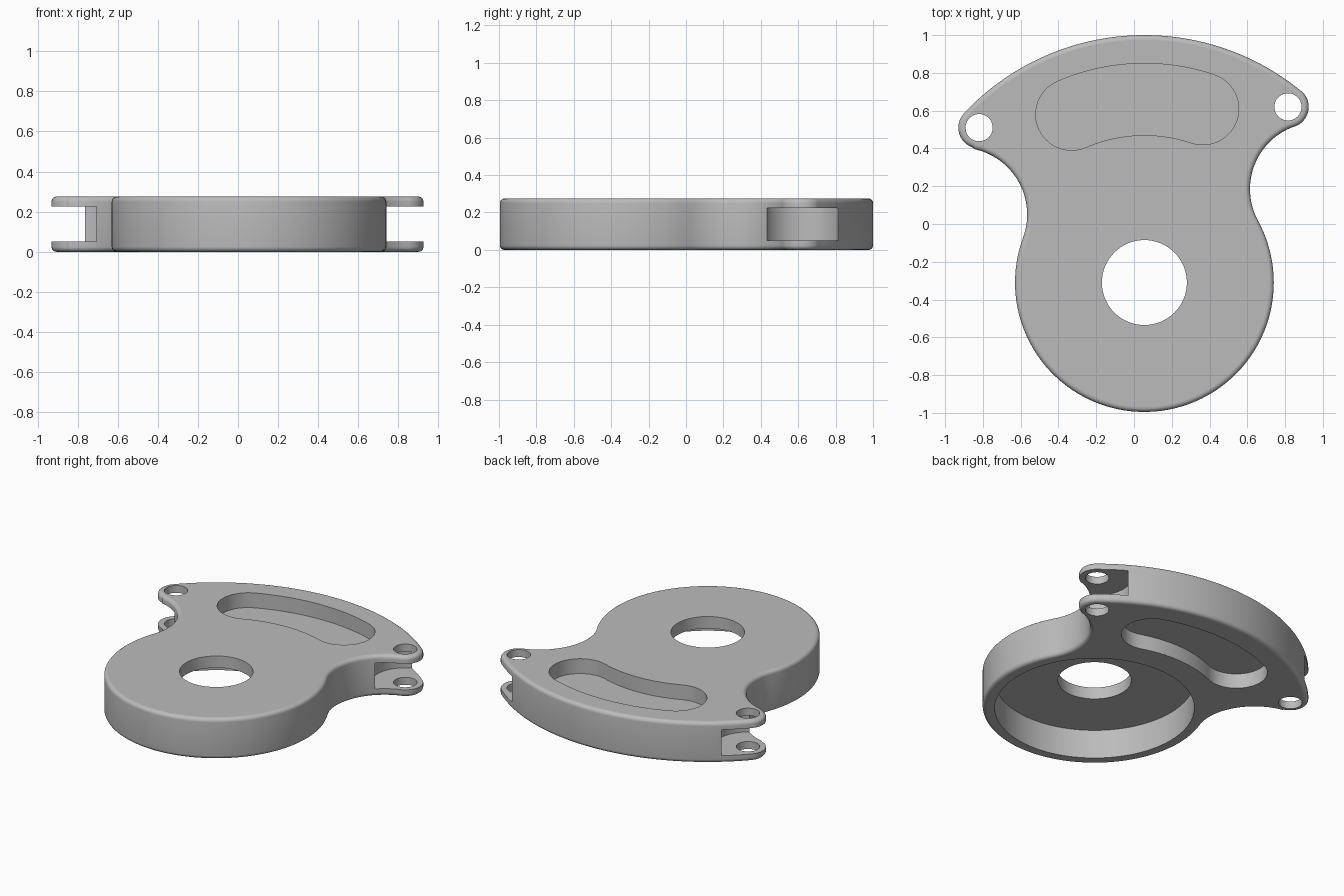
import bpy, bmesh
from math import atan2, cos, sin, pi, radians, hypot
from mathutils import Vector

cube = bpy.data.objects.get("Cube")
if cube:
    bpy.data.objects.remove(cube, do_unlink=True)

H = 0.275            # plate height
FILLET = 0.025       # rounded rim radius
HUB = Vector((0.055, -0.31))
HUB_R, RIM_R, LUG_R = 0.685, 1.31, 0.11
LUG_L, LUG_RT = Vector((-0.82, 0.51)), Vector((0.815, 0.62))
WAIST_L, WAIST_R = Vector((-0.92, 0.05)), Vector((0.965, 0.185))

grey = bpy.data.materials.new("plain grey")
grey.use_nodes = True
COLOUR = (0.5, 0.5, 0.5, 1)
grey.diffuse_color = COLOUR
grey.node_tree.nodes["Principled BSDF"].inputs["Base Color"].default_value = COLOUR


def heading(a, b):
    return atan2(b.y - a.y, b.x - a.x)


def arc(c, r, a0, a1, n, turn=1):
    """Points with outward normals; turn -1 sweeps clockwise (hollow arc)."""
    while turn * (a1 - a0) <= 0:
        a1 += turn * 2 * pi
    out = []
    for i in range(n + 1):
        a = a0 + (a1 - a0) * i / n
        d = Vector((cos(a), sin(a)))
        out.append((c + d * r, d * turn))
    return out


def loft(name, layers):
    """Solid from stacked closed rings of 3D points."""
    bm = bmesh.new()
    rings = [[bm.verts.new(p) for p in ring] for ring in layers]
    n = len(rings[0])
    for lo, hi in zip(rings, rings[1:]):
        for i in range(n):
            j = (i + 1) % n
            bm.faces.new((lo[i], lo[j], hi[j], hi[i]))
    bm.faces.new(rings[0][::-1])
    bm.faces.new(rings[-1])
    bmesh.ops.recalc_face_normals(bm, faces=bm.faces)
    mesh = bpy.data.meshes.new(name)
    bm.to_mesh(mesh)
    bm.free()
    mesh.materials.append(grey)
    ob = bpy.data.objects.new(name, mesh)
    bpy.context.collection.objects.link(ob)
    return ob


def prism(name, pts, z0, z1):
    return loft(name, [[(p.x, p.y, z) for p, _ in pts] for z in (z0, z1)])


def cylinder(name, c, r, z0, z1, n=64):
    return prism(name, arc(c, r, 0, 2 * pi, n)[:-1], z0, z1)


# Outline: hub, right waist, right lug, rim, left lug, left waist
r_wr = (WAIST_R - HUB).length - HUB_R
r_wl = (WAIST_L - HUB).length - HUB_R
a_l, a_r = heading(HUB, LUG_L), heading(HUB, LUG_RT)
pieces = [
    arc(HUB, HUB_R, heading(HUB, WAIST_L), heading(HUB, WAIST_R), 72),
    arc(WAIST_R, r_wr, heading(WAIST_R, HUB), heading(WAIST_R, LUG_RT), 28, -1),
    arc(LUG_RT, LUG_R, heading(LUG_RT, WAIST_R), a_r, 24),
    arc(HUB, RIM_R, a_r, a_l, 48),
    arc(LUG_L, LUG_R, a_l, heading(LUG_L, WAIST_L), 24),
    arc(WAIST_L, r_wl, heading(WAIST_L, LUG_L), heading(WAIST_L, HUB), 28, -1),
]
outline = [p for piece in pieces for p in piece[:-1]]

# Plate body with rounded top and bottom rims
STEPS = 6
profile = []
for i in range(STEPS + 1):
    a = pi / 2 * i / STEPS
    profile.append((FILLET * (1 - sin(a)), FILLET * (1 - cos(a))))
profile += [(inset, H - z) for inset, z in reversed(profile)]
plate = loft("pivot_plate", [[(p.x - d.x * s, p.y - d.y * s, z) for p, d in outline]
                             for s, z in profile])

# Curved weight-saving pocket outline
MID_R, HALF_W = 0.97, 0.19
s0, s1 = radians(71.4), radians(113.4)


def on_mid(a):
    return HUB + Vector((cos(a), sin(a))) * MID_R


slot = (arc(HUB, MID_R + HALF_W, s0, s1, 24)[:-1]
        + arc(on_mid(s1), HALF_W, s1, s1 + pi, 24)[:-1]
        + arc(HUB, MID_R - HALF_W, s1, s0, 24, -1)[:-1]
        + arc(on_mid(s0), HALF_W, s0 + pi, s0 + 2 * pi, 24)[:-1])

# Cutters: bore, underside recess, pockets on both faces, lug holes and gaps
cutters = [
    cylinder("bore_cutter", HUB, 0.225, -0.1, H + 0.1),
    cylinder("recess_cutter", HUB, 0.61, -0.1, H - 0.08, 96),
    prism("top_pocket_cutter", slot, H - 0.1, H + 0.1),
    prism("bottom_pocket_cutter", slot, -0.1, 0.1),
]
for side, c in (("left", LUG_RT), ("right", LUG_L)):
    cutters.append(cylinder(side + "_gap_cutter", c, 0.21, 0.05, H - 0.05, 72))
    cutters.append(cylinder(side + "_pin_cutter", c, 0.072, -0.1, H + 0.1, 40))

bpy.context.view_layer.objects.active = plate
for cutter in cutters:
    cutter.hide_render = True
    mod = plate.modifiers.new(cutter.name, 'BOOLEAN')
    mod.operation, mod.solver, mod.object = 'DIFFERENCE', 'EXACT', cutter
    bpy.ops.object.modifier_apply(modifier=mod.name)
for cutter in cutters:
    bpy.data.objects.remove(cutter, do_unlink=True)

# Smooth walls and rims, flat level faces
bpy.ops.object.select_all(action='DESELECT')
plate.select_set(True)
bpy.ops.object.shade_smooth_by_angle(angle=radians(30))
for face in plate.data.polygons:
    face.material_index = 0
    if abs(face.normal.z) > 0.999:
        face.use_smooth = False
